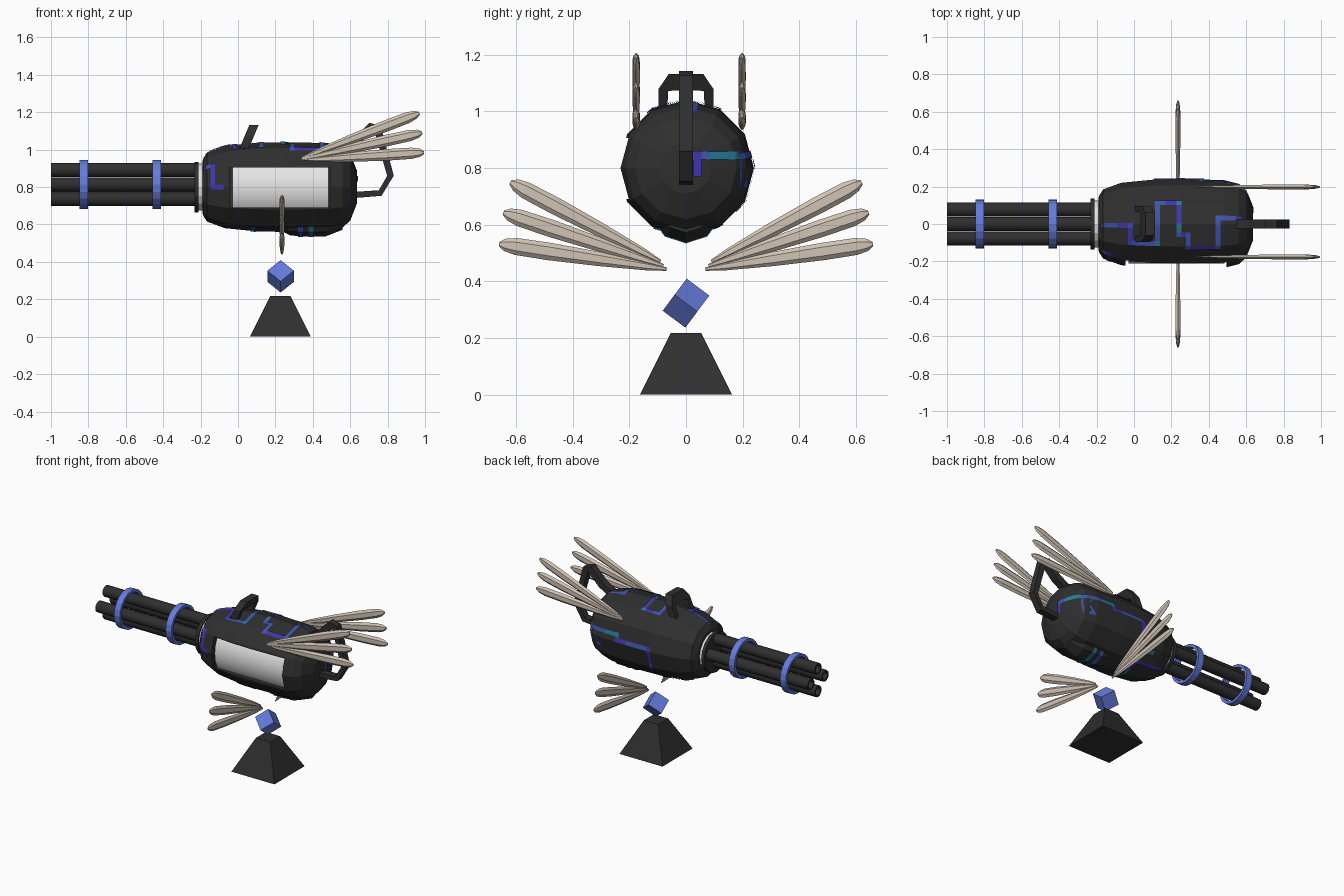
import bpy, bmesh, math, random
from mathutils import Matrix, Vector

if "Cube" in bpy.data.objects:
    bpy.data.objects.remove(bpy.data.objects["Cube"])

random.seed(4)
CZ = 0.80                     # height of the body axis
SIDES = 12


def material(name, rgb):
    m = bpy.data.materials.new(name)
    m.diffuse_color = (*rgb, 1)
    m.use_nodes = True
    m.node_tree.nodes["Principled BSDF"].inputs["Base Color"].default_value = m.diffuse_color
    return m


DARK = material("charcoal", (0.028, 0.028, 0.028))
BLUE = material("periwinkle", (0.13, 0.20, 0.72))
CREAM = material("bone", (0.64, 0.55, 0.46))
WHITE = material("white", (0.80, 0.80, 0.80))
GLOW = [material("indigo", (0.055, 0.035, 0.40)), material("royal blue", (0.05, 0.09, 0.42)),
        material("teal", (0.02, 0.20, 0.32))]


def finish(name, bm, mats, smooth=False):
    bmesh.ops.recalc_face_normals(bm, faces=bm.faces)
    me = bpy.data.meshes.new(name)
    bm.to_mesh(me)
    bm.free()
    ob = bpy.data.objects.new(name, me)
    bpy.context.collection.objects.link(ob)
    for m in mats:
        me.materials.append(m)
    if smooth:
        bpy.context.view_layer.objects.active = ob
        ob.select_set(True)
        bpy.ops.object.shade_smooth_by_angle(angle=math.radians(40))
        ob.select_set(False)
    return ob


def skin(bm, rings, closed=False):
    """Join rings of points with quads; cap the ends unless closed."""
    vs = [[bm.verts.new(p) for p in r] for r in rings]
    n = len(vs[0])
    pairs = list(zip(vs, vs[1:])) + ([(vs[-1], vs[0])] if closed else [])
    for a, b in pairs:
        for i in range(n):
            bm.faces.new((a[i], a[(i + 1) % n], b[(i + 1) % n], b[i]))
    if not closed:
        bm.faces.new(vs[0])
        bm.faces.new(vs[-1])


def lathe(name, profile, mat, n=SIDES, cy=0, cz=CZ, closed=False, smooth=False):
    """Turn an (x, radius) profile around an axis along x."""
    bm = bmesh.new()
    ang = [2 * math.pi * i / n for i in range(n)]
    skin(bm, [[(x, cy + r * math.sin(a), cz + r * math.cos(a)) for a in ang]
              for x, r in profile], closed)
    return finish(name, bm, [mat], smooth)


def ribbon(name, path, thick, place, mat=DARK):
    """Sweep a bar of given thickness along a 2D path; place(u, v, side) gives 3D."""
    pts = [Vector(p) for p in path]
    bm, rings = bmesh.new(), []
    for i, p in enumerate(pts):
        d = (pts[min(i + 1, len(pts) - 1)] - pts[max(i - 1, 0)]).normalized()
        nrm = Vector((-d.y, d.x)) * thick[i] / 2
        a, b = p + nrm, p - nrm
        rings.append([place(a.x, a.y, -1), place(a.x, a.y, 1), place(b.x, b.y, 1), place(b.x, b.y, -1)])
    skin(bm, rings)
    return finish(name, bm, [mat])


# Main body with a window cut in the front
PROFILE = [(-.19, .12), (-.188, .15), (-.165, .185), (-.07, .22), (.1, .237), (.25, .24),
           (.48, .235), (.56, .215), (.60, .18), (.635, .09)]
body = lathe("body", PROFILE, DARK)
bm = bmesh.new()
bmesh.ops.create_cube(bm, size=1, matrix=Matrix.Translation((.225, -.25, .798)) @ Matrix.Diagonal((.54, .24, .215, 1)))
cutter = finish("window_cutter", bm, [DARK])
cutter.hide_render = True
cutter.hide_viewport = True
cut = body.modifiers.new("window", "BOOLEAN")
cut.object, cut.operation, cut.solver = cutter, "DIFFERENCE", "EXACT"
lathe("window_drum", [(-.03, .21), (.485, .21)], WHITE, n=24, smooth=True)

# Belly bulge and its glowing bands
lathe("belly", [(.22, .09), (.28, .12), (.33, .125), (.47, .125), (.56, .09)], DARK, n=10, cz=.662)
for x, m in ((.335, GLOW[1]), (.39, GLOW[2])):
    lathe("belly_band", [(x - .013, .128), (x + .013, .128)], m, n=10, cz=.662)

# Collar, barrels and barrel rings
lathe("neck", [(-.21, .125), (-.185, .125)], WHITE, n=16)
lathe("collar", [(-.232, .135), (-.21, .135)], DARK, n=16)
for k in range(4):
    a = k * math.pi / 2
    lathe("barrel", [(-.21, .038), (-1, .038), (-1, .026), (-.95, .026)], DARK, n=12,
          cy=.077 * math.sin(a), cz=.814 + .077 * math.cos(a), smooth=True)
for x in (-.825, -.435):
    lathe("barrel_ring", [(x - .022, .131), (x + .022, .131), (x + .022, .112), (x - .022, .112)],
          BLUE, n=20, cz=.815, closed=True)

# Carrying handle on top and grip loop at the rear
ribbon("top_handle", [(-.082, .99), (-.08, 1.075), (-.055, 1.103), (.055, 1.103), (.08, 1.075), (.082, .99)],
       [.03, .035, .06, .06, .035, .03],
       lambda y, z, s: (.03 + (z - 1) * .42 + .025 * s, y, z))
ribbon("rear_grip", [(.53, .98), (.63, 1.04), (.715, 1.125), (.745, 1.12), (.815, .86), (.76, .768), (.61, .757)],
       [.045, .045, .045, .04, .035, .033, .033],
       lambda x, z, s: (x, .024 * s, z))


# Glowing circuit lines, laid just above the body surface
def facet(deg):
    step = 2 * math.pi / SIDES
    return math.cos(step / 2) / math.cos(math.radians(deg) % step - step / 2)


def lerp(table, t):
    for (a, p), (b, q) in zip(table, table[1:]):
        if t <= b:
            return p + (q - p) * (t - a) / (b - a)
    return table[-1][1]


def on_side(x, deg):          # degrees from the top, towards the back
    r = lerp(PROFILE, x) * facet(deg) + .006
    a = math.radians(deg)
    return (x, r * math.sin(a), CZ + r * math.cos(a))


def on_end(y, z):
    dz = z - CZ
    r = math.hypot(y, dz) / facet(math.degrees(math.atan2(y, dz)))
    return (lerp([(0, .635), (.09, .635), (.18, .60), (.215, .56), (.235, .48)], r) + .006, y, z)


def circuit(name, path, place, half_u, half_v):
    """Axis-aligned line of small plates whose colours vary in runs."""
    bm = bmesh.new()
    for (u0, v0), (u1, v1) in zip(path, path[1:]):
        along_u = abs(u1 - u0) > 1e-6
        count = max(1, round(abs(u1 - u0) / (2 * half_u) + abs(v1 - v0) / (2 * half_v)))
        tone = random.choice((0, 1, 1, 2))
        for i in range(count + 1):
            if random.random() < .3:
                tone = random.choice((0, 0, 1, 2))
            u, v = u0 + (u1 - u0) * i / count, v0 + (v1 - v0) * i / count
            hu = abs(u1 - u0) / count / 2 if along_u else half_u
            hv = half_v if along_u else abs(v1 - v0) / count / 2
            f = bm.faces.new([bm.verts.new(place(u + a * hu, v + b * hv))
                              for a, b in ((-1, -1), (1, -1), (1, 1), (-1, 1))])
            f.material_index = tone
    return finish(name, bm, GLOW)


circuit("top_circuit", [(-.16, -2), (-.02, -2), (-.02, -26), (.125, -26), (.125, 28), (.24, 28), (.24, -14),
                        (.29, -14), (.29, -32), (.45, -32), (.45, 8), (.56, 8)], on_side, .013, 3.2)
circuit("front_circuit", [(-.16, -54), (-.135, -54), (-.135, -90), (-.09, -90)], on_side, .013, 3.8)
circuit("back_circuit", [(.57, 78), (.36, 78), (.36, 86), (.12, 86), (.12, 128), (.0, 128)], on_side, .013, 3.2)
circuit("under_circuit", [(-.12, 150), (.08, 150), (.08, 205), (.2, 205)], on_side, .013, 3.2)
circuit("end_circuit", [(.04, .785), (.04, .845), (.19, .845)], on_end, .014, .014)
circuit("end_circuit_tail", [(.205, .845), (.205, .745)], on_end, .014, .014)

# Feathered wings: each feather is a flattened blade from root to tip
BLADE = [(0, .006), (.12, .015), (.4, .025), (.7, .031), (.9, .030), (.965, .022), (1, .008)]


def wing(name, feathers, place):
    bm = bmesh.new()
    for root, tip in feathers:
        root, tip = Vector(root), Vector(tip)
        d = (tip - root).normalized()
        nrm = Vector((-d.y, d.x))
        rings = []
        for t, w in BLADE:
            c, ring = root.lerp(tip, t), []
            for across, up in ((1, 0), (.5, .42), (-.5, .42), (-1, 0), (-.5, -.42), (.5, -.42)):
                p = c + nrm * across * w
                ring.append(place(p.x, p.y, up * w))
            rings.append(ring)
        skin(bm, rings)
    return finish(name, bm, [CREAM])


UPPER = [((.34, .955), (.97, 1.195)), ((.34, .95), (.985, 1.09)), ((.335, .943), (.995, .985))]
LOWER = [((.09, .47), (.62, .75)), ((.08, .455), (.645, .643)), ((.068, .443), (.66, .532))]
for y in (-.176, .198):
    wing("upper_wing", UPPER, lambda u, v, h, y=y: (u, y + h, v))
for s in (-1, 1):
    wing("lower_wing", LOWER, lambda u, v, h, s=s: (.235 + h, s * u, v))

# Floating cube standing on a corner
k, q = math.sqrt(2 / 3), 1 / math.sqrt(3)
axes = [Vector((k * math.sin(a), q, -k * math.cos(a))) for a in (0, 2 * math.pi / 3, 4 * math.pi / 3)]
turn = Matrix(axes).transposed().to_4x4()
bm = bmesh.new()
bmesh.ops.create_cube(bm, size=.1)
bmesh.ops.transform(bm, verts=bm.verts, matrix=Matrix.Translation((.228, 0, .323)) @ Matrix.Rotation(math.radians(18), 4, "X") @ turn)
finish("floating_cube", bm, [BLUE])

# Pyramid pedestal
bm = bmesh.new()
skin(bm, [[(.227 + a * h, b * h, z) for a, b in ((-1, -1), (1, -1), (1, 1), (-1, 1))]
          for z, h in ((0, .163), (.218, .054))])
finish("pedestal", bm, [DARK])
